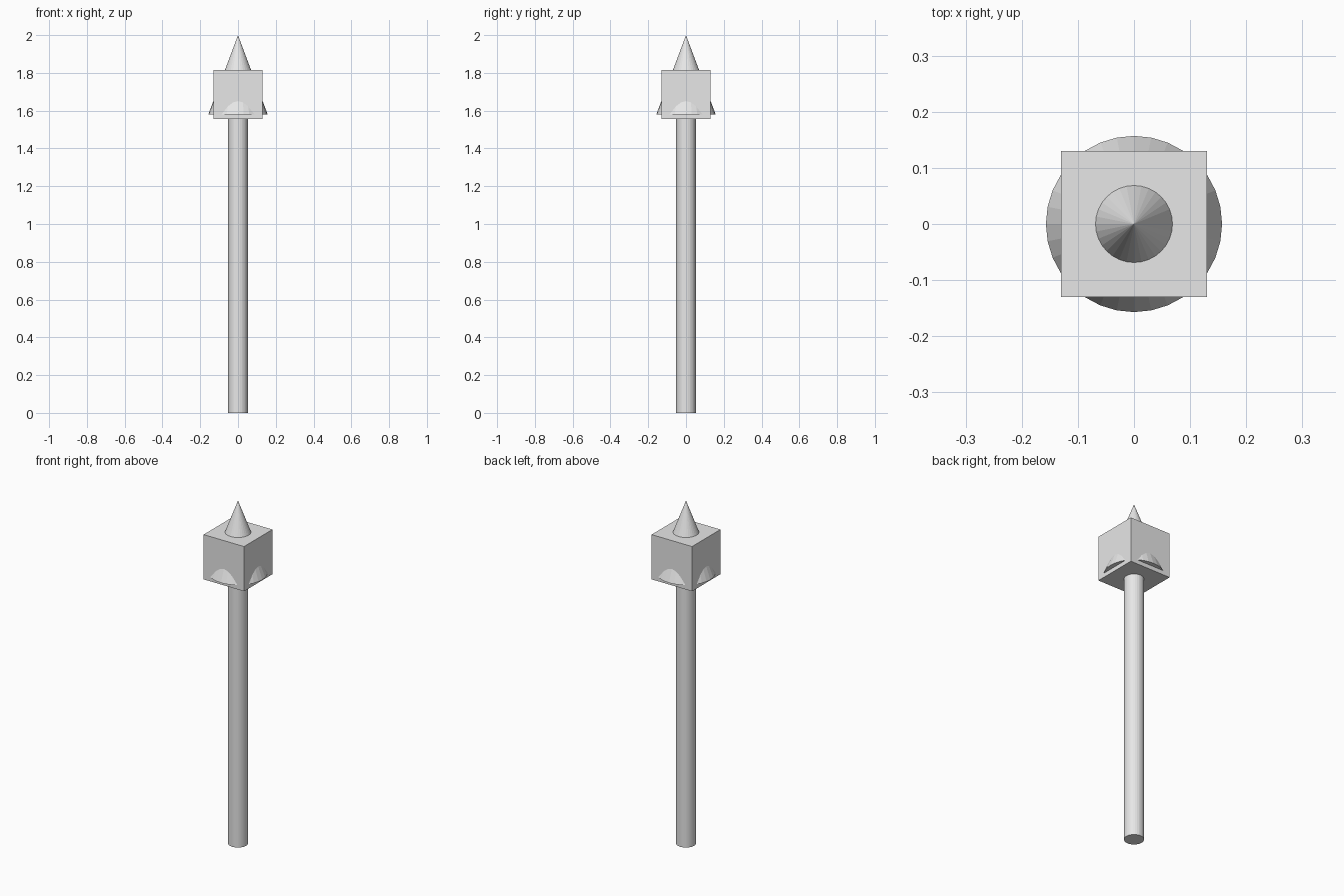
import bpy

if "Cube" in bpy.data.objects:
    bpy.data.objects.remove(bpy.data.objects["Cube"])

stone = bpy.data.materials.new("plain_grey")
stone.diffuse_color = (0.8, 0.8, 0.8, 1.0)
stone.use_nodes = True
stone.node_tree.nodes["Principled BSDF"].inputs["Base Color"].default_value = stone.diffuse_color


def finish(name):
    obj = bpy.context.object
    obj.name = name
    obj.data.materials.append(stone)
    return obj


# Round shaft, ending at the base of the spike
SHAFT_TOP = 1.58
bpy.ops.mesh.primitive_cylinder_add(vertices=32, radius=0.052, depth=SHAFT_TOP,
                                    location=(0, 0, SHAFT_TOP / 2))
finish("shaft")

# Cubic head
bpy.ops.mesh.primitive_cube_add(size=0.261, location=(0, 0, 1.686))
finish("head_block")

# Spike running through the block, its wide rim showing on all four sides
bpy.ops.mesh.primitive_cone_add(vertices=32, radius1=0.157, radius2=0, depth=2 - SHAFT_TOP,
                                location=(0, 0, (2 + SHAFT_TOP) / 2))
finish("spike")
